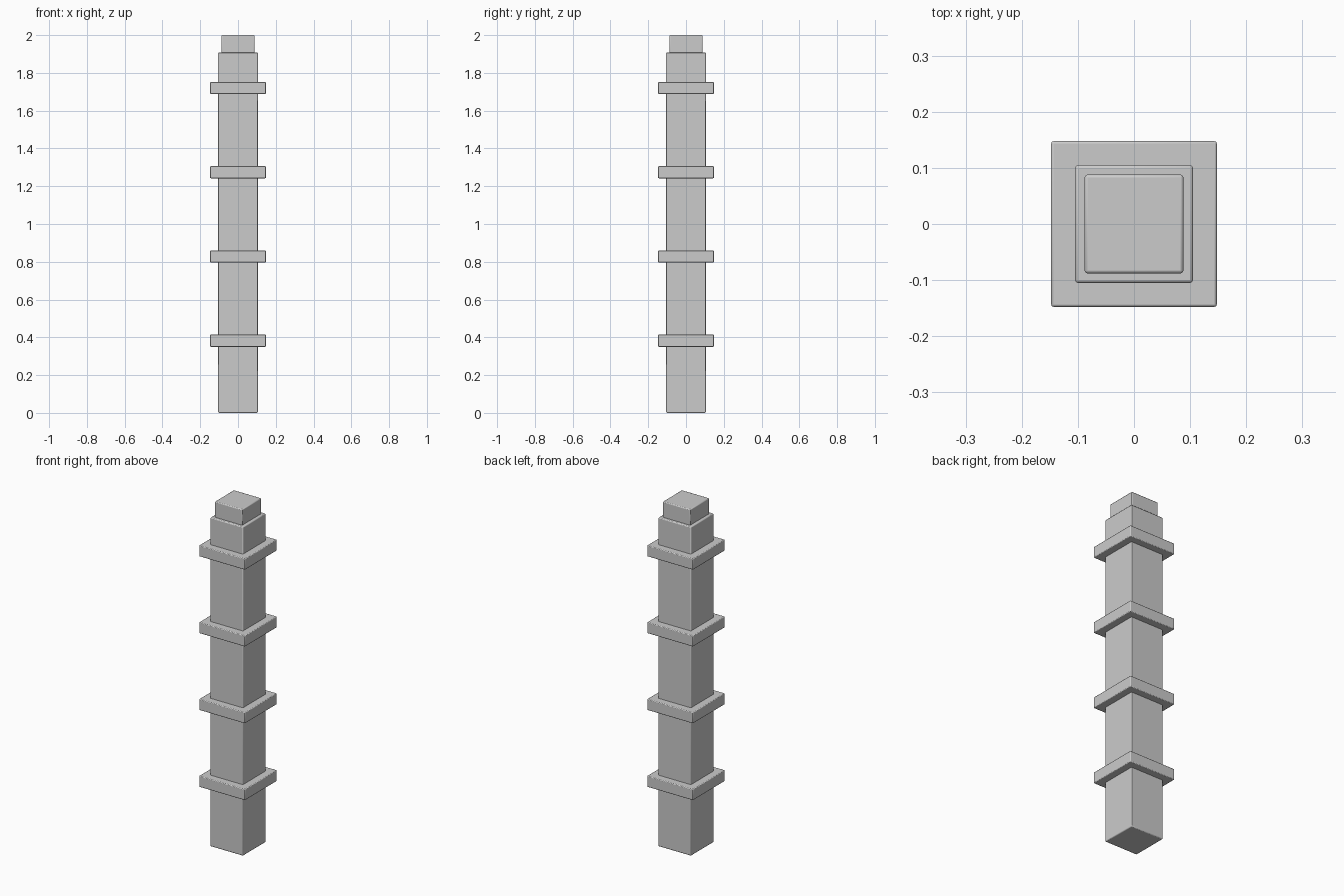
import bpy

if "Cube" in bpy.data.objects:
    bpy.data.objects.remove(bpy.data.objects["Cube"])


def block(name, width, z0, z1, bevel=0.005):
    """Square block centred on the axis, with softly chamfered edges."""
    bpy.ops.mesh.primitive_cube_add(size=1, location=(0, 0, (z0 + z1) / 2))
    ob = bpy.context.object
    ob.name = name
    ob.scale = (width, width, z1 - z0)
    bpy.ops.object.transform_apply(location=False, rotation=False, scale=True)
    mod = ob.modifiers.new("edge_bevel", "BEVEL")
    mod.width = bevel
    mod.segments = 2
    bpy.ops.object.shade_smooth_by_angle()
    return ob


# Main post and the smaller cap on top
block("post_shaft", 0.21, 0.0, 1.909)
block("post_cap", 0.176, 1.89, 2.0)

# Four evenly spaced collars around the post
for i in range(4):
    z = 0.382 + i * 0.446
    block(f"collar_{i + 1}", 0.295, z - 0.032, z + 0.032, 0.004)
